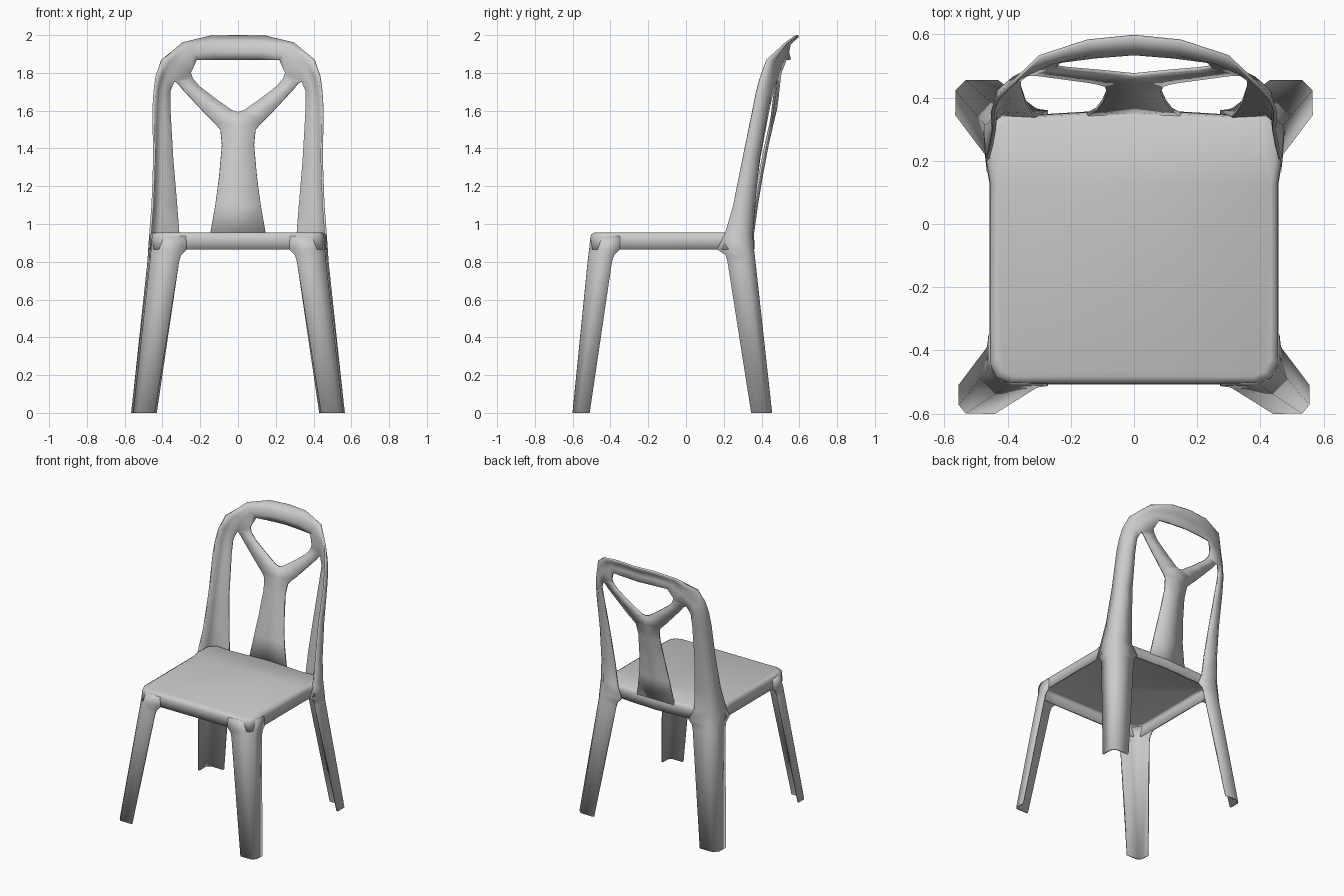
import bpy, bmesh, math

THICK = 0.012


def finish(name, bm, mirror=True):
    """Turn a sheet into a thin moulded shell, mirrored across x = 0."""
    bmesh.ops.remove_doubles(bm, verts=bm.verts, dist=0.001)
    bmesh.ops.recalc_face_normals(bm, faces=bm.faces)
    me = bpy.data.meshes.new(name)
    bm.to_mesh(me)
    bm.free()
    ob = bpy.data.objects.new(name, me)
    bpy.context.collection.objects.link(ob)
    bpy.ops.object.select_all(action='DESELECT')
    bpy.context.view_layer.objects.active = ob
    ob.select_set(True)
    bpy.ops.object.shade_smooth_by_angle(angle=math.radians(55))
    if mirror:
        m = ob.modifiers.new("Mirror", 'MIRROR')
        m.use_clip = True
    s = ob.modifiers.new("Shell", 'SOLIDIFY')
    s.thickness = THICK
    s.offset = 0
    return ob


def loft(bm, stations, closed=False):
    """Quad strips between successive cross-sections."""
    rows = [[bm.verts.new(p) for p in st] for st in stations]
    n = len(rows[0])
    for a, b in zip(rows, rows[1:]):
        for i in range(n if closed else n - 1):
            j = (i + 1) % n
            bm.faces.new((a[i], a[j], b[j], b[i]))
    return rows


def levels(table):
    """(z, [(x, y), ...]) rows to 3D cross-sections."""
    return [[(x, y, z) for x, y in pts] for z, pts in table]


# Seat: rounded top edge and a short skirt
half = [(0.275, -0.50), (0.39, -0.50), (0.432, -0.482), (0.45, -0.44),
        (0.45, -0.35), (0.45, 0.13), (0.462, 0.205), (0.46, 0.31),
        (0.42, 0.345), (0.31, 0.338), (0.145, 0.348)]
outline = half + [(0, 0.355)] + [(-x, y) for x, y in reversed(half)]
bm = bmesh.new()
rings = [[(x * s, -0.07 + (y + 0.07) * s, z) for x, y in outline]
         for s, z in ((1.005, 0.865), (1.0, 0.925), (0.992, 0.942), (0.96, 0.95))]
rows = loft(bm, rings, closed=True)
bm.faces.new(rows[-1])
finish("seat", bm, mirror=False)

# Front legs: angle section with chamfered corner, flaring into the skirt
bm = bmesh.new()
loft(bm, levels([
    (0.0, [(0.44, -0.595), (0.53, -0.595), (0.55, -0.57), (0.55, -0.51)]),
    (0.80, [(0.312, -0.515), (0.41, -0.515), (0.461, -0.465), (0.461, -0.392)]),
    (0.835, [(0.302, -0.511), (0.405, -0.511), (0.458, -0.46), (0.458, -0.38)]),
    (0.865, [(0.272, -0.507), (0.40, -0.507), (0.455, -0.452), (0.455, -0.35)]),
    (0.935, [(0.275, -0.50), (0.39, -0.50), (0.45, -0.44), (0.45, -0.35)])]))
finish("front_legs", bm)

# Back legs running on into the back posts
bm = bmesh.new()
back = levels([
    (0.0, [(0.43, 0.45), (0.53, 0.45), (0.56, 0.42), (0.56, 0.345)]),
    (0.80, [(0.312, 0.362), (0.43, 0.362), (0.474, 0.32), (0.466, 0.22)]),
    (0.835, [(0.302, 0.358), (0.428, 0.358), (0.472, 0.318), (0.465, 0.21)]),
    (0.865, [(0.272, 0.354), (0.426, 0.354), (0.47, 0.316), (0.46, 0.165)]),
    (0.945, [(0.31, 0.343), (0.42, 0.348), (0.463, 0.312), (0.464, 0.205)]),
    (1.10, [(0.322, 0.355), (0.41, 0.36), (0.449, 0.325), (0.452, 0.25)]),
    (1.35, [(0.343, 0.388), (0.405, 0.385), (0.438, 0.36), (0.443, 0.30)]),
    (1.60, [(0.358, 0.435), (0.40, 0.428), (0.432, 0.405), (0.448, 0.352)]),
    (1.70, [(0.36, 0.458), (0.398, 0.447), (0.428, 0.42), (0.442, 0.372)])])

# Arch of the backrest, its rim rolling backwards toward the top
arch = [
    [(0.337, 0.475, 1.755), (0.38, 0.462, 1.765), (0.412, 0.435, 1.775), (0.432, 0.395, 1.78)],
    [(0.25, 0.50, 1.80), (0.315, 0.495, 1.845), (0.36, 0.465, 1.865), (0.402, 0.43, 1.87)],
    [(0.22, 0.527, 1.868), (0.24, 0.515, 1.90), (0.265, 0.51, 1.935), (0.298, 0.53, 1.958)],
    [(0.12, 0.54, 1.87), (0.125, 0.53, 1.91), (0.135, 0.54, 1.955), (0.148, 0.58, 1.993)],
    [(0, 0.55, 1.87), (0, 0.54, 1.91), (0, 0.55, 1.955), (0, 0.595, 1.996)]]
loft(bm, back + arch)

# Centre splat branching into the arms of a Y
loft(bm, [
    [(0, 0.352, 0.93), (0.15, 0.346, 0.93)],
    [(0, 0.375, 1.10), (0.12, 0.362, 1.10)],
    [(0, 0.40, 1.25), (0.10, 0.388, 1.25)],
    [(0, 0.432, 1.42), (0.085, 0.422, 1.42)],
    [(0, 0.455, 1.52), (0.093, 0.44, 1.50)],
    [(0, 0.472, 1.592), (0.115, 0.447, 1.527)],
    [(0.03, 0.475, 1.60), (0.15, 0.453, 1.56)],
    [(0.12, 0.484, 1.663), (0.225, 0.463, 1.64)],
    [(0.205, 0.491, 1.728), (0.29, 0.472, 1.71)],
    [(0.24, 0.496, 1.77), (0.318, 0.475, 1.745)],
    [(0.25, 0.50, 1.80), (0.337, 0.475, 1.755)]])
finish("back_legs_and_backrest", bm)
